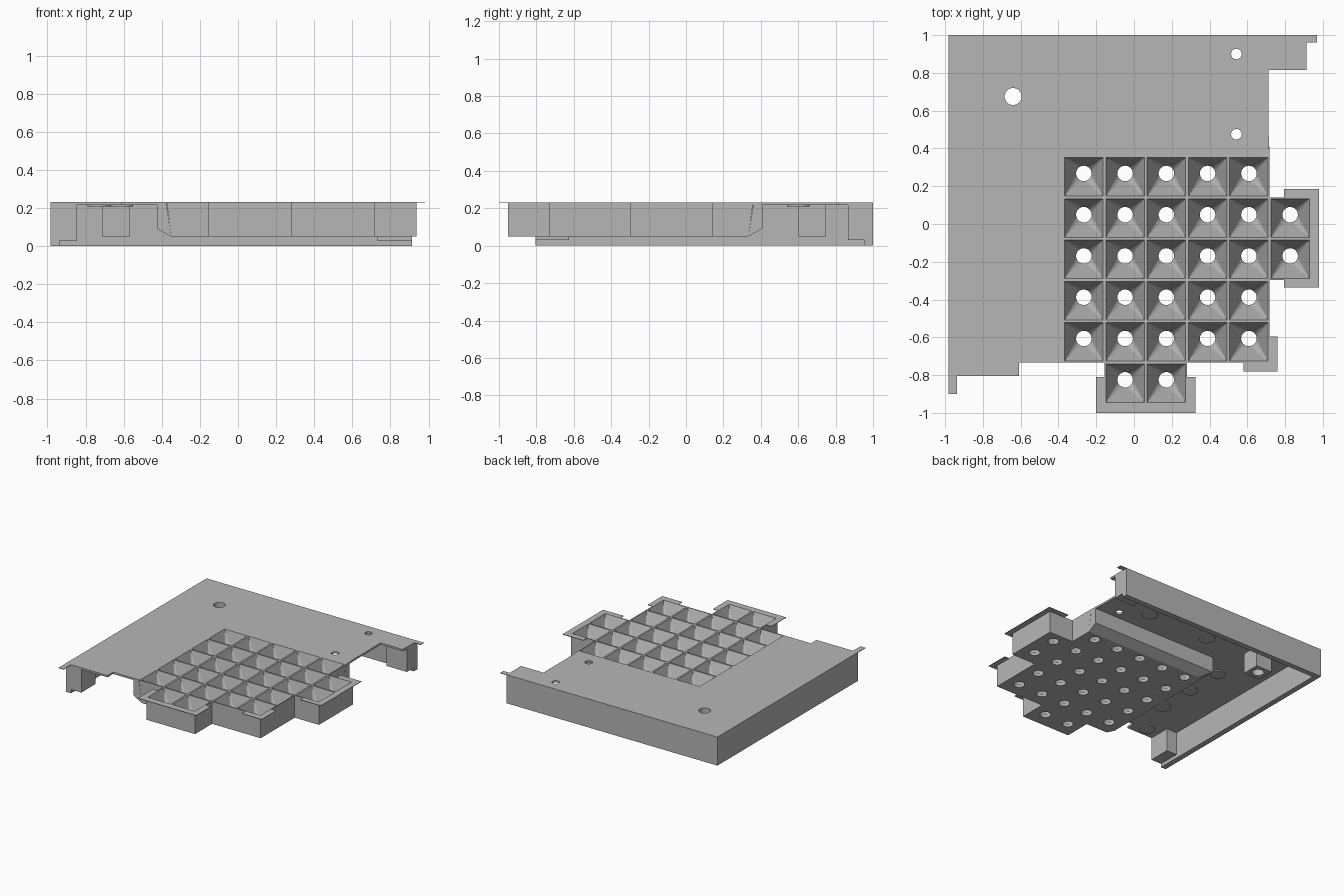
import bpy, bmesh, math
from mathutils import Vector

cube = bpy.data.objects.get("Cube")
if cube:
    bpy.data.objects.remove(cube, do_unlink=True)

grey = bpy.data.materials.new("plain grey")
grey.use_nodes = True
GREY = (0.47, 0.47, 0.47, 1)
grey.diffuse_color = GREY
grey.node_tree.nodes["Principled BSDF"].inputs["Base Color"].default_value = GREY

TOP, BASE, UNDER = 0.232, 0.05, 0.217     # rim, grid floor, plate underside


def finish(name, bm):
    bmesh.ops.remove_doubles(bm, verts=bm.verts, dist=0.0002)
    bmesh.ops.recalc_face_normals(bm, faces=bm.faces)
    mesh = bpy.data.meshes.new(name)
    bm.to_mesh(mesh)
    bm.free()
    mesh.materials.append(grey)
    ob = bpy.data.objects.new(name, mesh)
    bpy.context.collection.objects.link(ob)
    return ob


def prism(name, outline, z0, z1):
    bm = bmesh.new()
    face = bm.faces.new([bm.verts.new((x, y, z0)) for x, y in outline])
    out = bmesh.ops.extrude_face_region(bm, geom=[face])
    verts = [g for g in out["geom"] if isinstance(g, bmesh.types.BMVert)]
    bmesh.ops.translate(bm, verts=verts, vec=(0, 0, z1 - z0))
    if not any(len(f.verts) == len(outline) and f.calc_center_median().z < z0 + 1e-5 for f in bm.faces):
        bm.faces.new([v for v in bm.verts if v.co.z < z0 + 1e-5][:len(outline)])
    return finish(name, bm)


def box(name, x0, x1, y0, y1, z0, z1):
    return prism(name, [(x0, y0), (x1, y0), (x1, y1), (x0, y1)], z0, z1)


def disc(name, x, y, r, z0, z1, n=32):
    ring = [(x + r * math.cos(2 * math.pi * i / n), y + r * math.sin(2 * math.pi * i / n)) for i in range(n)]
    return prism(name, ring, z0, z1)


def drill(ob, x, y, r):
    cutter = disc("hole_cutter", x, y, r, -0.1, 0.4)
    cutter.hide_render = True
    mod = ob.modifiers.new("hole", "BOOLEAN")
    mod.operation, mod.solver, mod.object = "DIFFERENCE", "EXACT", cutter
    bpy.context.view_layer.objects.active = ob
    bpy.ops.object.modifier_apply(modifier=mod.name)
    bpy.data.objects.remove(cutter, do_unlink=True)


# Funnel grid layout: five by five, plus two cells on the side and two in front
P = 0.2185
X0, Y1 = -0.375, 0.359
cells = {(i, j) for i in range(5) for j in range(5)} | {(5, 1), (5, 2), (1, 5), (2, 5)}


def gx(i):
    return X0 + i * P


def gy(j):
    return Y1 - j * P


INSET = 0.025                              # chamfer eats into the floor here
N = 24


def square(cx, cy, h, z):
    return [Vector((cx + sx * h, cy + sy * h, z)) for sx, sy in ((1, 1), (-1, 1), (-1, -1), (1, -1))]


bm = bmesh.new()


def add(*pts):
    bm.faces.new([bm.verts.new(p) for p in pts])


def loft(corners, ring):
    # square to circle, a fan at each corner and a triangle on each side
    q = N // 4
    for c in range(4):
        for k in range(q):
            add(corners[c], ring[c * q + k], ring[(c * q + k + 1) % N])
        add(corners[c], ring[(c + 1) * q % N], corners[(c + 1) % 4])


for i, j in cells:
    cx, cy = gx(i + 0.5), gy(j + 0.5)
    rim = square(cx, cy, P / 2, TOP)
    mouth = square(cx, cy, 0.102, TOP)
    floor = square(cx, cy, P / 2, BASE)
    for v in floor:
        v.x = max(v.x, X0 + INSET)
        v.y = min(v.y, Y1 - INSET)

    def ring(z):
        return [Vector((cx + 0.041 * math.cos(2 * math.pi * k / N),
                        cy + 0.018 + 0.041 * math.sin(2 * math.pi * k / N), z)) for k in range(N)]
    throat, outlet = ring(BASE + 0.02), ring(BASE)
    loft(mouth, throat)
    loft(floor, outlet)
    for k in range(N):
        add(throat[k], throat[k - 1], outlet[k - 1], outlet[k])
    for c, step in enumerate(((0, -1), (-1, 0), (0, 1), (1, 0))):
        d = (c + 1) % 4
        add(rim[c], rim[d], mouth[d], mouth[c])
        if (i + step[0], j + step[1]) not in cells:
            add(rim[c], rim[d], floor[d], floor[c])
finish("funnel_grid", bm)

# Chamfered shoulder along two sides of the grid
bm = bmesh.new()
profile = [(INSET, BASE), (-0.05, 0.092), (-0.05, UNDER), (0, UNDER)]
front_end = [(X0 + d, gy(5), z) for d, z in profile]
corner = [(X0 + d, Y1 - d, z) for d, z in profile]
side_end = [(gx(5), Y1 - d, z) for d, z in profile]
rows = [[bm.verts.new(p) for p in row] for row in (front_end, corner, side_end)]
for a, b in zip(rows, rows[1:]):
    for k in range(4):
        bm.faces.new((a[k - 1], a[k], b[k], b[k - 1]))
bm.faces.new(rows[0])
bm.faces.new(rows[2])
finish("grid_shoulder", bm)

# Top plate wrapping two sides of the grid
L, B, WALL = -0.983, 1.0, 0.045
plate = prism("top_plate", [
    (L, -0.805), (-0.61, -0.805), (-0.61, gy(5)), (X0, gy(5)), (X0, Y1), (gx(5), Y1),
    (0.712, 0.5), (0.712, 0.815), (0.912, 0.815), (0.912, B), (L, B)], UNDER, TOP)
HOLE = (-0.64, 0.675)
drill(plate, *HOLE, 0.045)
for y in (0.475, 0.9):
    drill(plate, 0.542, y, 0.028)

# Outer walls with their end blocks
box("back_wall", L, 0.912, B - WALL, B, 0, UNDER)
box("side_wall", L, L + WALL, -0.805, B - WALL, 0, UNDER)
box("side_wall_block", L + WALL, -0.845, -0.805, -0.625, 0.03, UNDER)
box("back_wall_block", 0.73, 0.912, 0.865, B - WALL, 0.03, UNDER)

# Square post below the large hole
h = 0.073
post = box("hole_post", HOLE[0] - h, HOLE[0] + h, HOLE[1] - h, HOLE[1] + h, BASE, UNDER)
drill(post, *HOLE, 0.045)

# Low round pads on the plate underside
for x, y in ((0.35, 0.6), (-0.21, 0.6), (-0.61, 0.245), (-0.61, -0.075), (-0.61, -0.39), (-0.73, -0.72)):
    disc("underside_pad", x, y, 0.06, UNDER - 0.008, UNDER)

# Thin overlapping lips at the rim
LIP = TOP - 0.004
box("side_wall_lip", L, L + WALL, -0.9, -0.805, LIP, TOP)
box("back_wall_lip", 0.912, 0.97, 0.96, B, LIP, TOP)
prism("side_cells_lip", [
    (0.795, 0.185), (0.795, gy(1)), (gx(6), gy(1)), (gx(6), gy(3)), (0.795, gy(3)),
    (0.795, -0.335), (0.98, -0.335), (0.98, 0.185)], LIP, TOP)
prism("front_cells_lip", [
    (-0.2, -0.81), (gx(1), -0.81), (gx(1), gy(6)), (gx(3), gy(6)), (gx(3), -0.81),
    (0.325, -0.81), (0.325, -1), (-0.2, -1)], LIP, TOP)
prism("corner_lip", [
    (gx(5), -0.595), (0.76, -0.595), (0.76, -0.78), (0.58, -0.78),
    (0.58, gy(5)), (gx(5), gy(5))], LIP, TOP)
